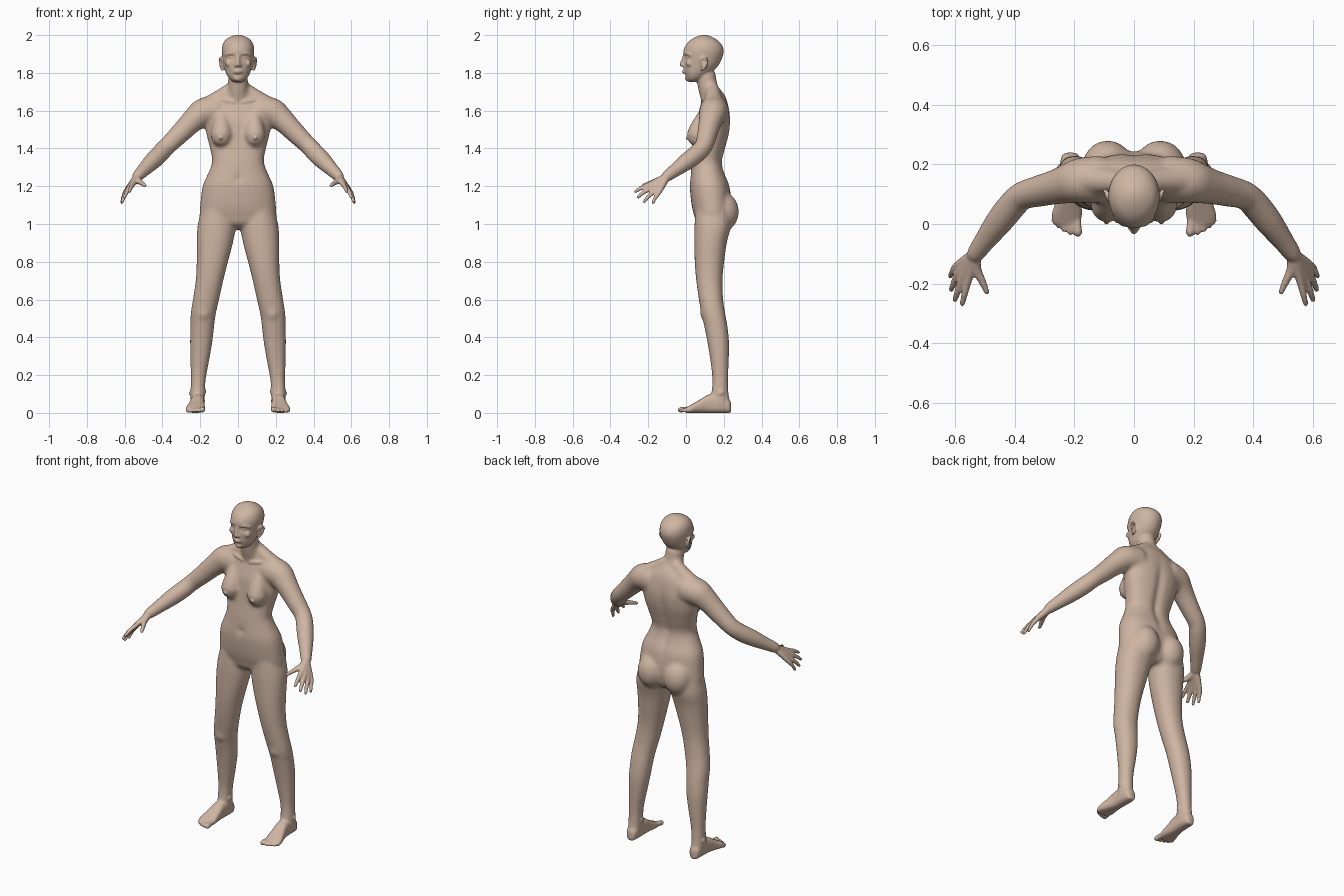
import bpy, bmesh
from math import cos, sin, pi, exp, copysign
from mathutils import Vector, Matrix


def spline(keys, n=4):
    """Catmull-Rom through a list of equal-length tuples."""
    k = [keys[0]] + list(keys) + [keys[-1]]
    out = []
    for i in range(1, len(k) - 2):
        for j in range(n):
            t = j / n
            out.append([0.5 * (2 * b + (c - a) * t + (2 * a - 5 * b + 4 * c - d) * t * t
                               + (3 * b - a - 3 * c + d) * t ** 3)
                        for a, b, c, d in zip(*k[i - 1:i + 3])])
    out.append(list(keys[-1]))
    return out


def ring(c, u, v, p=1.0, n=24):
    def sp(a):
        return copysign(abs(a) ** p, a)
    return [c + u * sp(cos(2 * pi * i / n)) + v * sp(sin(2 * pi * i / n)) for i in range(n)]


def loft(bm, rings):
    rows = [[bm.verts.new(p) for p in r] for r in rings]
    n = len(rows[0])
    for a, b in zip(rows, rows[1:]):
        for i in range(n):
            bm.faces.new((a[i], a[(i + 1) % n], b[(i + 1) % n], b[i]))
    bm.faces.new(rows[0])
    bm.faces.new(rows[-1])
    return [v for r in rows for v in r]


def stack(bm, keys, p=1.0, n=64, s=1):
    """Loft of horizontal sections: z, x min, x max, y front, y back."""
    return loft(bm, [ring(Vector((s * (x0 + x1) / 2, (y0 + y1) / 2, z)),
                          Vector(((x1 - x0) / 2, 0, 0)), Vector((0, (y1 - y0) / 2, 0)), p, n)
                     for z, x0, x1, y0, y1 in spline(keys)])


def tube(bm, keys, s=1):
    """Round tube with domed ends through x, y, z, radius."""
    pts = [(Vector((s * x, y, z)), r) for x, y, z, r in spline(keys)]
    t0 = (pts[1][0] - pts[0][0]).normalized()
    t1 = (pts[-1][0] - pts[-2][0]).normalized()
    (a, ra), (b, rb) = pts[0], pts[-1]
    pts = [(a - t0 * ra, ra * .2), (a - t0 * ra * .7, ra * .7)] + pts + \
          [(b + t1 * rb * .7, rb * .7), (b + t1 * rb, rb * .2)]
    u, rings = t0.orthogonal(), []
    for i, (c, r) in enumerate(pts):
        t = (pts[min(i + 1, len(pts) - 1)][0] - pts[max(i - 1, 0)][0]).normalized()
        u = (u - t * u.dot(t)).normalized()
        rings.append(ring(c, u * r, t.cross(u) * r))
    loft(bm, rings)


def blob(bm, c, r, s=1):
    m = Matrix.Translation((s * c[0], c[1], c[2])) @ Matrix.Diagonal((*r, 1))
    bmesh.ops.create_uvsphere(bm, u_segments=28, v_segments=18, radius=1, matrix=m)


def fuse(bm, voxel, steps):
    """Merge overlapping volumes into one smooth skin mesh."""
    bmesh.ops.recalc_face_normals(bm, faces=bm.faces)
    me = bpy.data.meshes.new("mass")
    bm.to_mesh(me)
    bm.free()
    ob = bpy.data.objects.new("mass", me)
    bpy.context.collection.objects.link(ob)
    mod = ob.modifiers.new("merge", 'REMESH')
    mod.mode, mod.voxel_size, mod.use_smooth_shade = 'VOXEL', voxel, True
    mod = ob.modifiers.new("soften", 'SMOOTH')
    mod.factor, mod.iterations = 0.5, steps
    dg = bpy.context.evaluated_depsgraph_get()
    skin = bpy.data.meshes.new_from_object(ob.evaluated_get(dg))
    bpy.data.objects.remove(ob)
    return skin


# ---------- large masses ----------
bm = bmesh.new()

# torso: z, half width, front, back
torso = [(.975, .06, .10, .20), (1.0, .15, .06, .225), (1.04, .20, .045, .238),
         (1.10, .20, .03, .242), (1.20, .187, .02, .232), (1.27, .157, .025, .205),
         (1.33, .137, .03, .193), (1.40, .148, .04, .21), (1.48, .168, .048, .23),
         (1.55, .177, .055, .236), (1.60, .178, .07, .23), (1.65, .145, .085, .218),
         (1.69, .085, .09, .20), (1.73, .05, .075, .165)]
for v in stack(bm, [(z, -w, w, f, b) for z, w, f, b in torso], .88):
    x, y, z = v.co
    if y > .15:      # spine groove
        v.co.y -= .016 * exp(-(x / .022) ** 2) * exp(-((z - 1.38) / .2) ** 4)
    elif y < .1:     # navel
        v.co.y += .014 * exp(-(x / .014) ** 2 - ((z - 1.24) / .018) ** 2)

# neck
tube(bm, [(0, .15, 1.62, .06), (0, .117, 1.72, .053), (0, .105, 1.79, .053)])

leg = [(1.08, .02, .192, .05, .235), (.99, .012, .214, .045, .238), (.90, .027, .219, .044, .216),
       (.80, .053, .219, .046, .202), (.70, .078, .224, .054, .193), (.60, .10, .239, .068, .197),
       (.53, .116, .250, .080, .207), (.47, .125, .252, .094, .218), (.38, .135, .254, .112, .228),
       (.28, .152, .252, .128, .227), (.18, .170, .250, .139, .223), (.10, .175, .252, .133, .226),
       (.05, .175, .252, .115, .235), (.02, .18, .248, .12, .23)]
arm = [(.11, .15, 1.60, .08), (.18, .145, 1.592, .076), (.225, .134, 1.56, .066),
       (.262, .124, 1.525, .059), (.32, .11, 1.466, .053), (.375, .094, 1.413, .048),
       (.41, .06, 1.375, .049), (.45, .01, 1.335, .047), (.495, -.05, 1.29, .038),
       (.533, -.102, 1.252, .031)]
for s in (1, -1):
    stack(bm, leg, .93, 40, s)
    tube(bm, arm, s)
    # trapezius, buttock, breast, kneecap
    tube(bm, [(.03, .14, 1.72, .035), (.10, .145, 1.665, .044), (.17, .15, 1.62, .05)], s)
    blob(bm, (.088, .19, 1.065), (.086, .09, .105), s)
    tube(bm, [(.085, .09, 1.57, .035), (.087, .07, 1.51, .05), (.088, .06, 1.467, .058)], s)
    blob(bm, (.183, .098, .535), (.036, .024, .045), s)
base = fuse(bm, .01, 7)

# ---------- fine parts ----------
bm = bmesh.new()

# head: z, half width, front, back
head = [(1.752, .022, .018, .06), (1.765, .042, .004, .085), (1.79, .06, -.006, .12),
        (1.82, .071, -.011, .155), (1.85, .078, -.012, .178), (1.89, .084, -.014, .195),
        (1.92, .086, -.013, .199), (1.95, .081, .001, .189), (1.975, .066, .025, .164),
        (1.993, .038, .058, .132), (2.001, .012, .085, .11)]
for v in stack(bm, [(z, -w, w, f, b) for z, w, f, b in head]):
    x, y, z = v.co
    if y < .06:      # eye sockets and hollow under the lip
        v.co.y += .017 * exp(-((abs(x) - .034) / .017) ** 2 - ((z - 1.883) / .013) ** 2)
        v.co.y += .006 * exp(-(x / .025) ** 2 - ((z - 1.789) / .007) ** 2)

# nose, lips, chin
tube(bm, [(0, -.009, 1.892, .008), (0, -.017, 1.865, .009), (0, -.024, 1.845, .012)])
for z, y in ((1.811, -.016), (1.801, -.014)):
    tube(bm, [(-.023, y + .012, 1.806, .004), (0, y, z, .006), (.023, y + .012, 1.806, .004)])
blob(bm, (0, .014, 1.772), (.024, .02, .018))

palm = (.533, -.102, 1.25, .021)
fingers = [[palm, (.555, -.185, 1.213, .014), (.567, -.232, 1.193, .0115), (.575, -.268, 1.172, .009)],
           [palm, (.574, -.180, 1.195, .014), (.59, -.225, 1.167, .0115), (.60, -.254, 1.142, .009)],
           [palm, (.586, -.163, 1.180, .014), (.604, -.20, 1.145, .011), (.612, -.22, 1.118, .009)],
           [palm, (.594, -.14, 1.172, .013), (.609, -.163, 1.138, .010), (.616, -.175, 1.112, .0085)],
           [palm, (.528, -.15, 1.23, .017), (.507, -.195, 1.215, .0125), (.493, -.228, 1.203, .0095)]]
toes = [(.192, .188, -.028, .0155), (.213, .213, -.027, .011), (.231, .233, -.018, .0105),
        (.247, .252, -.006, .010), (.260, .267, .010, .010)]
# foot sections along y: y, centre x, half width, height
foot = [(.239, .213, .014, .05), (.226, .213, .03, .075), (.18, .213, .036, .10),
        (.12, .215, .037, .097), (.07, .22, .044, .068), (.03, .225, .051, .045), (.0, .226, .045, .028)]
for s in (1, -1):
    # brow, cheek, eyeball with lids, nostril
    tube(bm, [(.012, -.006, 1.902, .007), (.04, .001, 1.904, .008), (.064, .024, 1.896, .008)], s)
    blob(bm, (.047, .018, 1.85), (.022, .018, .018), s)
    blob(bm, (.033, .011, 1.883), (.014, .012, .010), s)
    blob(bm, (.012, -.013, 1.839), (.008, .011, .008), s)
    # ear
    blob(bm, (.083, .095, 1.845), (.009, .016, .03), s)
    tube(bm, [(.082, .078, 1.858, .005), (.09, .086, 1.877, .006), (.096, .107, 1.876, .006),
              (.096, .112, 1.855, .006), (.09, .098, 1.828, .006), (.083, .086, 1.815, .006)], s)
    # collarbone, nipple
    tube(bm, [(.025, .088, 1.645, .011), (.08, .098, 1.655, .011), (.14, .122, 1.662, .011)], s)
    blob(bm, (.092, .006, 1.455), (.009, .009, .009), s)
    # hand
    for f in fingers:
        tube(bm, f, s)
    # foot and toes
    loft(bm, [ring(Vector((s * x, y, h / 2)), Vector((w, 0, 0)), Vector((0, 0, h / 2)), .75, 32)
              for y, x, w, h in spline(foot)])
    for x0, x1, y, r in toes:
        tube(bm, [(s * x0, .04, .02, .014), (s * (x0 + x1) / 2, y + .025, .019, r * .9),
                  (s * x1, y, r + .001, r)])
    # ankle bones
    blob(bm, (.247, .185, .105), (.012, .016, .016), s)
    blob(bm, (.178, .175, .115), (.010, .016, .016), s)

bm.from_mesh(base)
skin = fuse(bm, .006, 3)

# ---------- finished body ----------
body = bpy.data.objects.new("body", skin)
bpy.context.collection.objects.link(body)
mat = bpy.data.materials.new("skin")
mat.diffuse_color = (.62, .46, .36, 1)
skin.materials.clear()
skin.materials.append(mat)
for p in skin.polygons:
    p.use_smooth = True
